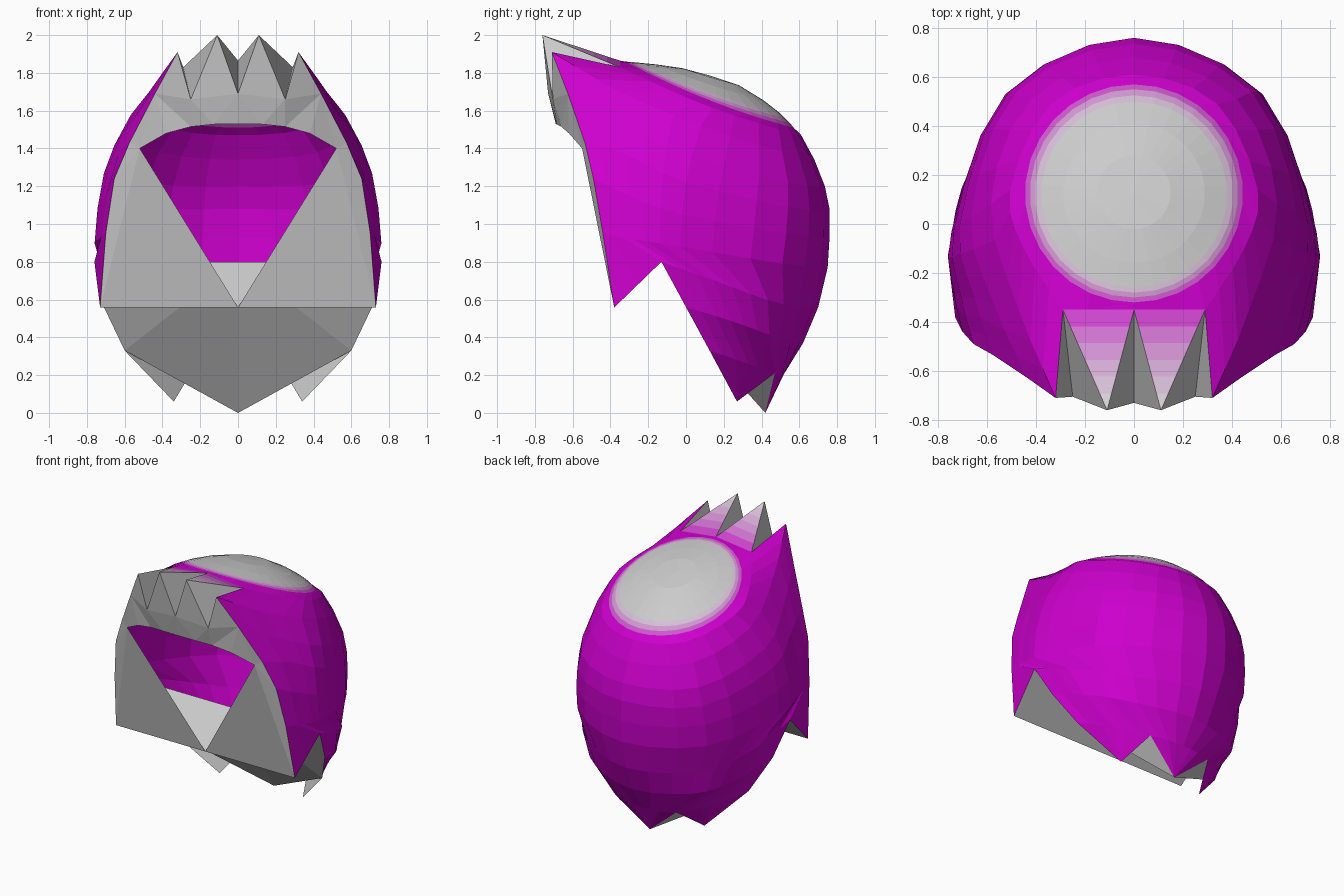
import bpy, bmesh, math
from mathutils import Vector as V

if "Cube" in bpy.data.objects:
    bpy.data.objects.remove(bpy.data.objects["Cube"])

MAG, GREY = (0.61, 0.0, 0.61), (0.7, 0.7, 0.7)
STEPS = 6


def mat(t):
    """Blend from magenta (0) to grey (1)."""
    name = "hair_tint_%d" % round(t * 100)
    m = bpy.data.materials.get(name) or bpy.data.materials.new(name)
    m.diffuse_color = tuple(a + (b - a) * t for a, b in zip(MAG, GREY)) + (1,)
    m.use_nodes = True
    m.node_tree.nodes["Principled BSDF"].inputs["Base Color"].default_value = m.diffuse_color
    return m


def build(name, faces, tint=None):
    """Half-model faces (lists of points), mirrored across x = 0."""
    bm = bmesh.new()
    for f in faces:
        pts = []
        for p in f:
            if all((p - q).length > 1e-4 for q in pts):
                pts.append(p)
        if len(pts) > 2:
            bm.faces.new([bm.verts.new(p) for p in pts])
    bmesh.ops.remove_doubles(bm, verts=bm.verts, dist=0.0005)
    bm.normal_update()
    for f in bm.faces:
        if f.normal.dot(f.calc_center_median() - V((0, 0, 0.9))) < 0:
            f.normal_flip()
    me = bpy.data.meshes.new(name)
    bm.to_mesh(me)
    bm.free()
    ob = bpy.data.objects.new(name, me)
    bpy.context.collection.objects.link(ob)
    if tint is not None:
        me.materials.append(mat(tint))
    ob.modifiers.new("mirror", 'MIRROR')


def arc(ctrl, n):
    """Catmull-Rom curve through the points, in n segments."""
    c = [V(p) for p in ctrl]
    end = V((-c[-2].x, c[-2].y, c[-2].z)) if c[-1].x == 0 else 2 * c[-1] - c[-2]
    c = [2 * c[0] - c[1]] + c + [end]
    out = []
    for i in range(n + 1):
        u = i / n * (len(c) - 3)
        k = min(int(u), len(c) - 4)
        t = u - k
        a, b, d, e = c[k:k + 4]
        out.append(0.5 * (2 * b + (d - a) * t + (2 * a - 5 * b + 4 * d - e) * t * t
                          + (3 * b - a - 3 * d + e) * t ** 3))
    return out


def band(r, s):
    """Quads between two rows with the same number of points."""
    return [[r[i], r[i + 1], s[i + 1], s[i]] for i in range(len(r) - 1)]


def oval(rx, yf, zf, yb, zb, n=15):
    """Half of a tilted crown ring, front to back."""
    pts = []
    for i in range(n + 1):
        a = math.pi * i / n
        k = (1 - math.cos(a)) / 2
        drop = 0.15 * rx * rx * math.sin(a) ** 2
        pts.append(V((rx * math.sin(a) if 0 < i < n else 0,
                      yf + (yb - yf) * k, zf + (zb - zf) * k - drop)))
    return pts


# Key points of the fringe, face opening and lower edge
apex0, apex1 = V((0, -0.35, 1.865)), V((0.29, -0.35, 1.83))
tip0, tip1 = V((0.11, -0.76, 2.0)), V((0.32, -0.71, 1.91))
dip0, dip1 = V((0, -0.73, 1.69)), V((0.25, -0.705, 1.66))
cheek, chin = V((0.73, -0.38, 0.558)), V((0, -0.38, 0.558))
notch, ridge = V((0.76, -0.13, 0.8)), V((0, -0.13, 0.8))
nape_side, nape_mid = V((0.34, 0.27, 0.06)), V((0, 0.42, 0))
valley = V((0.25, 0.47, 0.21))

# Crown: grey patch on top with a blended rim
pole = V((0, 0.13, 1.785))
crown = [oval(0.15, -0.02, 1.825, 0.28, 1.735), oval(0.29, -0.16, 1.845, 0.41, 1.655),
         oval(0.38, -0.26, 1.855, 0.50, 1.585)]
rims = [oval(0.405, -0.28, 1.857, 0.525, 1.56), oval(0.425, -0.30, 1.858, 0.55, 1.535),
        oval(0.445, -0.32, 1.86, 0.57, 1.51)]
build("crown_patch", [[pole, a, b] for a, b in zip(crown[0], crown[0][1:])]
      + band(crown[0], crown[1]) + band(crown[1], crown[2]), 1)
for k, (r, s) in enumerate(zip([crown[2]] + rims, rims)):
    build("crown_rim_%d" % k, band(r, s), (0.75, 0.45, 0.15)[k])

# Outer hair shell: rows running from the face edge round to the back
row_b = [apex0.lerp(apex1, i / 3) for i in range(3)] + arc(
    [apex1, (0.45, -0.10, 1.715), (0.505, 0.14, 1.615), (0.34, 0.49, 1.5), (0, 0.61, 1.47)], 12)
rows = [row_b[3:]] + [arc(c, 12) for c in (
    [tip1, (0.47, -0.35, 1.70), (0.585, 0.08, 1.52), (0.42, 0.51, 1.38), (0, 0.68, 1.34)],
    [(0.44, -0.625, 1.69), (0.57, -0.33, 1.53), (0.665, 0.03, 1.36), (0.48, 0.54, 1.22), (0, 0.735, 1.2)],
    [(0.575, -0.535, 1.43), (0.65, -0.3, 1.36), (0.71, 0, 1.22), (0.51, 0.54, 1.09), (0, 0.76, 1.08)],
    [(0.655, -0.49, 1.24), (0.705, -0.3, 1.15), (0.735, -0.02, 1.05), (0.525, 0.53, 0.95), (0, 0.76, 0.93)],
    [(0.70, -0.44, 0.95), (0.735, -0.28, 0.92), (0.745, -0.03, 0.88), (0.53, 0.51, 0.79), (0, 0.75, 0.77)])]
row_h = [cheek, cheek.lerp(notch, 0.5)] + arc(
    [notch, (0.69, 0.18, 0.69), (0.48, 0.49, 0.58), (0, 0.70, 0.56)], 10)
row_i = arc([(0.71, 0, 0.56), (0.62, 0.26, 0.48), (0.42, 0.48, 0.4), (0, 0.62, 0.37)], 10)
row_j = arc([(0.6, 0.125, 0.33), (0.45, 0.33, 0.26), valley], 6) + arc(
    [valley, (0.13, 0.51, 0.2), (0, 0.515, 0.2)], 4)[1:]
rows.append(row_h)
shell = band(rims[-1], row_b)
for r, s in zip(rows, rows[1:]):
    shell += band(r, s)
shell += band(row_h[2:], row_i) + band(row_i, row_j)
shell += [[nape_side, row_j[i], row_j[i + 1]] for i in range(6)]
shell += [[nape_mid, row_j[i], row_j[i + 1]] for i in range(6, 10)]
build("hair_shell", shell, 0)

# Fringe lock tops, fading from magenta to grey at the tips
for k in range(STEPS):
    a, b = k / STEPS, (k + 1) / STEPS
    strip = [[p.lerp(tip0, t) for p, t in ((apex0, a), (apex1, a), (apex1, b), (apex0, b))]]
    build("fringe_lock_top_%d" % k, strip, (k + 0.5) / STEPS)

# Grooves between the fringe locks
build("fringe_grooves", [[apex0, tip0, dip0], [apex1, tip0, dip1], [apex1, dip1, tip1]])

# Forehead and face panel with the V-shaped opening
arch = [V(p) for p in ((0, -0.69, 1.53), (0.13, -0.685, 1.528), (0.25, -0.66, 1.515),
                       (0.38, -0.62, 1.48), (0.52, -0.55, 1.4))]
edge = [r[0] for r in rows[1:]]
build("forehead", [[dip0, tip0, dip1], [dip0, arch[0], arch[1]], [dip0, arch[1], dip1],
                   [dip1, arch[1], arch[2]], [dip1, arch[2], edge[1]], [dip1, edge[1], tip1],
                   [arch[2], arch[3], edge[1]], [arch[3], arch[4], edge[1]],
                   [arch[4], edge[2], edge[1]]])
build("face_panel", [[arch[4], a, b] for a, b in zip(edge[2:], edge[3:])] + [[arch[4], cheek, chin]])

# Underside lining
build("underside_front", [[chin, cheek, notch, ridge]])
build("underside_back", [[ridge, notch, row_i[0]], [ridge, row_i[0], row_j[0]],
                         [ridge, row_j[0], nape_mid], [row_j[0], valley, nape_mid],
                         [row_j[0], nape_side, valley]])
